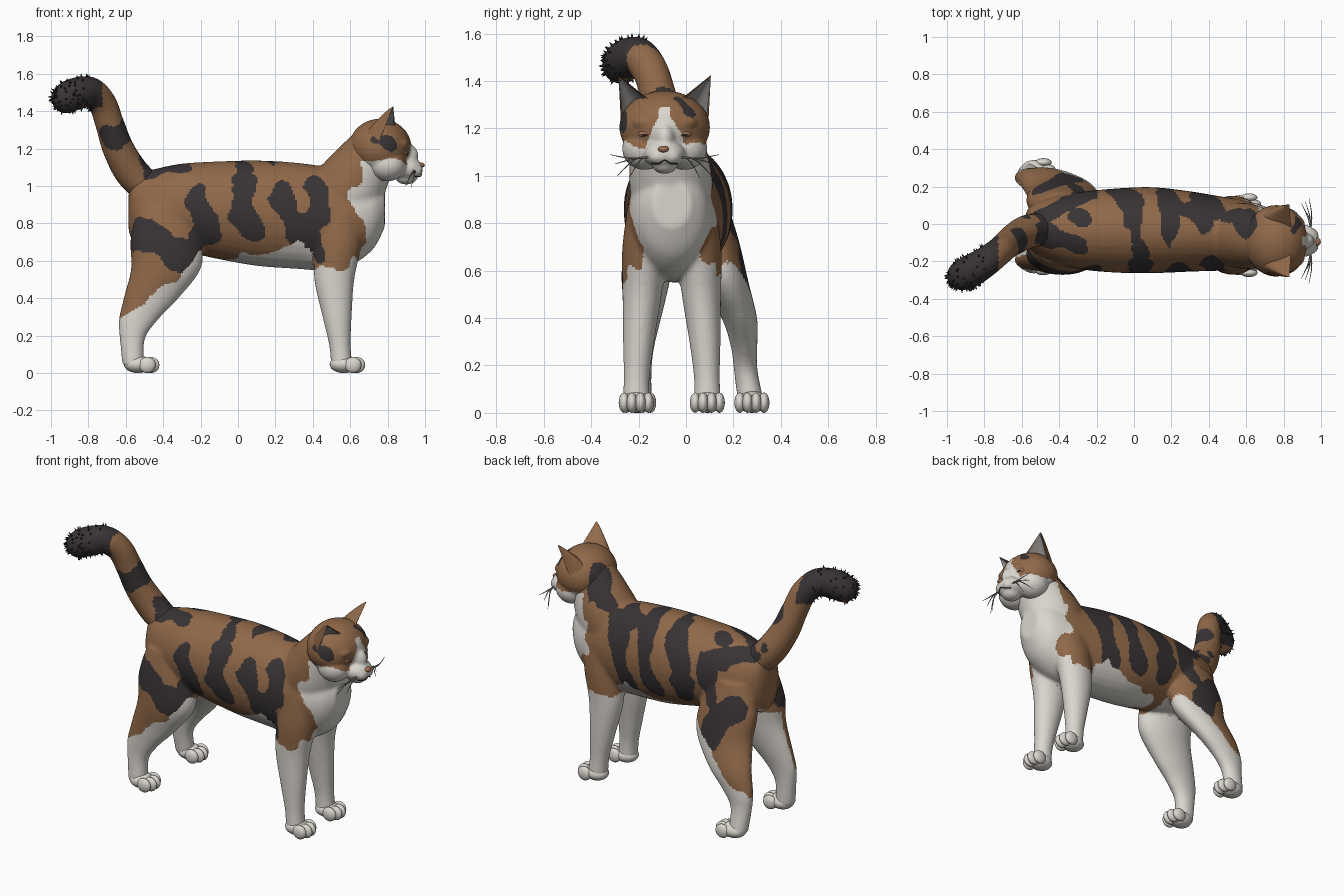
import bpy, bmesh, math, random
from mathutils import Vector, Matrix, noise

if "Cube" in bpy.data.objects:
    bpy.data.objects.remove(bpy.data.objects["Cube"])

random.seed(4)
X, Y, Z = Vector((1, 0, 0)), Vector((0, 1, 0)), Vector((0, 0, 1))
YC = -0.09  # middle of the head


def material(name, rgb):
    m = bpy.data.materials.new(name)
    m.diffuse_color = (*rgb, 1)
    m.use_nodes = True
    m.node_tree.nodes["Principled BSDF"].inputs["Base Color"].default_value = m.diffuse_color
    return m


WHITE, BROWN, DARK, GREY, NOSE = range(5)
MATS = [material("white fur", (0.70, 0.67, 0.62)), material("brown fur", (0.28, 0.14, 0.066)),
        material("dark fur", (0.040, 0.033, 0.034)), material("grey ear and whisker", (0.30, 0.29, 0.28)),
        material("nose brown", (0.33, 0.16, 0.09))]


# ---------- helpers ----------
def spline(pts, k):
    out = []
    for i in range(len(pts) - 1):
        q = [pts[min(max(i + j, 0), len(pts) - 1)] for j in (-1, 0, 1, 2)]
        for s in range(k):
            t = s / k
            out.append([0.5 * (2*b + (c-a)*t + (2*a - 5*b + 4*c - d)*t*t + (3*b - a - 3*c + d)*t**3)
                        for a, b, c, d in zip(*q)])
    return out + [list(pts[-1])]


def tube(bm, pts, ref, axis=None, k=6, seg=32):
    """Loft ellipses (x, y, z, side radius, other radius) along a smooth path."""
    rows = spline(pts, k)
    cs = [Vector(r[:3]) for r in rows]
    rings = []
    for i, r in enumerate(rows):
        t = axis or (cs[min(i + 1, len(cs) - 1)] - cs[max(i - 1, 0)]).normalized()
        side = t.cross(ref).normalized()
        up = side.cross(t)
        rings.append([bm.verts.new(cs[i] + side * r[3] * math.cos(a) + up * r[4] * math.sin(a))
                      for a in (2 * math.pi * j / seg for j in range(seg))])
    faces = [bm.faces.new((p[j], p[(j+1) % seg], q[(j+1) % seg], q[j]))
             for p, q in zip(rings, rings[1:]) for j in range(seg)]
    faces += [bm.faces.new(rings[0][::-1]), bm.faces.new(rings[-1])]
    bmesh.ops.recalc_face_normals(bm, faces=faces)


def ball(bm, c, r, seg=24):
    bmesh.ops.create_uvsphere(bm, u_segments=seg, v_segments=seg // 2, radius=1,
                              matrix=Matrix.Translation(c) @ Matrix.Diagonal((*r, 1)))


def finish(bm, name, mat=None, rule=None, voxel=0, smooth=0):
    me = bpy.data.meshes.new(name)
    bm.to_mesh(me)
    bm.free()
    ob = bpy.data.objects.new(name, me)
    bpy.context.collection.objects.link(ob)
    if voxel:  # fuse the overlapping pieces into one skin
        m = ob.modifiers.new("fuse", 'REMESH')
        m.mode, m.voxel_size = 'VOXEL', voxel
        m = ob.modifiers.new("soften", 'SMOOTH')
        m.factor, m.iterations = 0.5, smooth
        ev = ob.evaluated_get(bpy.context.evaluated_depsgraph_get())
        me = bpy.data.meshes.new_from_object(ev)
        ob.modifiers.clear()
        ob.data = me
    me.materials.clear()
    for m in (MATS if rule else [MATS[mat]]):
        me.materials.append(m)
    for p in me.polygons:
        p.use_smooth = True
        if rule:
            p.material_index = rule(p.center, p.normal)
    return ob


# ---------- coat pattern: dark patches as capsules (start, end, radius) ----------
PATCHES = [(-.52, -.05, 1.06, -.3, -.1, 1.1, .06), (-.53, -.2, .77, -.28, -.27, .6, .085),
           (-.2, -.2, .93, -.17, -.27, .68, .075), (-.3, .05, 1.12, -.18, -.2, .95, .055),
           (0, .1, 1.12, .05, -.15, 1.08, .055), (.05, -.2, 1.05, 0, -.27, .9, .05),
           (.0, -.27, .85, .12, -.27, .72, .06), (.2, 0, 1.12, .22, -.25, .95, .05),
           (.22, -.25, .93, .4, -.25, .65, .065), (.32, .08, 1.1, .42, -.2, .95, .065),
           (.44, -.24, .95, .4, -.25, .68, .06), (-.5, .05, 1.05, -.25, .17, 1.02, .06),
           (-.48, .2, .78, -.35, .28, .6, .085), (0, .12, 1.1, -.12, .2, .75, .075),
           (.2, .1, 1.1, .1, .2, .7, .065), (.42, .1, 1.05, .3, .17, .7, .07),
           (-.25, .17, 1, -.3, .2, .8, .05)]
HEAD_PATCHES = [(.6, .0, 1.25, .56, .03, 1.12, .08), (.84, -.04, 1.31, .88, .02, 1.27, .035),
                (.74, -.27, 1.25, .8, -.27, 1.235, .035), (-.62, -.1, 1.3, -.68, -.2, 1.26, .07),
                (-.56, -.02, 1.1, -.52, -.05, 1.1, .06)]
CAPS = [(Vector(c[:3]), Vector(c[3:6]) - Vector(c[:3]), c[6]) for c in PATCHES + HEAD_PATCHES]


def is_white(p, n, w):
    x, y, z = p
    if x < -0.57 and z > 0.7:
        return False
    if x > 0.6 and z > 1.0:  # face, throat and blaze
        if x > 0.655 + w and z < 1.135 + w * 0.6:
            return True
        return x > 0.82 and z < 1.29 and abs(y - YC) < 0.028 + max(0, 1.25 - z) * 0.5 + w * 0.4
    if x > 0.36:  # chest and front legs
        if z < 0.56 + w or (n.z < -0.5 and z < 0.7):
            return True
        if math.hypot(x - 0.59, z - 0.72) < 0.1 + w and abs(y + 0.06) > 0.12:
            return False
        return x > 0.62 + w or (n.x > 0.55 and x > 0.5)
    if x > -0.2:  # belly
        return z < 0.63 + 0.1 * x + w * 1.4
    inner = n.y * (1 if y > 0.0 else -1) < -0.2  # hind legs
    return z < 0.27 + (x + 0.62) * 0.85 + w or (z < 0.64 and inner) or (n.z < -0.6 and z < 0.75)


def coat(p, n):
    w = noise.noise(p * 8) * 0.045 + noise.noise(p * 20) * 0.012
    if is_white(p, n, w):
        return WHITE
    if p.x < -0.725 and p.z > 1.4 - w:
        return DARK
    for a, d, r in CAPS:
        t = min(max((p - a).dot(d) / d.length_squared, 0), 1)
        if (p - a - d * t).length < r + w:
            return DARK
    return BROWN


# ---------- body: torso, neck and four legs ----------
bm = bmesh.new()
tube(bm, [(-.585, -.02, .86, .05, .1), (-.555, -.02, .88, .115, .18), (-.45, -.025, .875, .17, .215),
          (-.3, -.035, .885, .205, .235), (-.1, -.035, .87, .225, .262), (.1, -.033, .855, .23, .282),
          (.3, -.04, .842, .215, .284), (.45, -.05, .828, .2, .278), (.6, -.06, .825, .185, .25),
          (.72, -.06, .85, .145, .19), (.785, -.06, .88, .08, .1)], Z, X)
tube(bm, [(.5, -.055, .85, .17, .2), (.6, -.065, 1.0, .175, .19), (.675, -.08, 1.12, .155, .16),
          (.74, -.09, 1.22, .13, .13)], Z)
for s in (-1, 1):
    front = [(.55, .1, .85, .09, .13), (.535, .115, .68, .095, .125), (.515, .125, .5, .083, .107),
             (.53, .14, .3, .066, .078), (.545, .148, .15, .055, .058), (.555, .15, .04, .058, .058)]
    tube(bm, [(x, -.06 + s * y, z, a, b) for x, y, z, a, b in front], X, Z)
hind = [(-.38, -.13, .08, .9, .09, .15), (-.385, -.155, .12, .72, .105, .19),
        (-.385, -.17, .16, .56, .102, .187), (-.465, -.18, .225, .4, .075, .147),
        (-.535, -.19, .245, .28, .056, .103), (-.565, -.195, .252, .18, .05, .067),
        (-.56, -.2, .275, .04, .056, .058)]
for side in (1, 2):
    tube(bm, [(h[0], h[side], *h[3:]) for h in hind], X, Z)
finish(bm, "body", rule=coat, voxel=0.01, smooth=10)

# ---------- paws with four toes each ----------
for name, fx, fy in (("front_paw_right", .575, -.21), ("front_paw_left", .575, .09),
                     ("hind_paw_right", -.525, -.2), ("hind_paw_left", -.525, .278)):
    bm = bmesh.new()
    ball(bm, (fx - .01, fy, .047), (.075, .064, .047))
    for o, back in ((-.051, .02), (-.018, 0), (.018, 0), (.051, .02)):
        ball(bm, (fx + .06 - back, fy + o, .043), (.045, .023, .043), 20)
    finish(bm, name, WHITE)

# ---------- head ----------
bm = bmesh.new()
ball(bm, (.76, YC, 1.205), (.168, .192, .155), 32)
ball(bm, (.90, YC, 1.092), (.09, .088, .062))
ball(bm, (.88, YC, 1.16), (.085, .05, .075))
ball(bm, (.90, YC, 1.05), (.06, .055, .042))
for s in (-1, 1):
    ball(bm, (.80, YC + s * .085, 1.115), (.1, .095, .09))
    ball(bm, (.945, YC + s * .03, 1.083), (.042, .04, .036))
    ball(bm, (.865, YC + s * .08, 1.225), (.05, .06, .035))
finish(bm, "head", rule=coat, voxel=0.008, smooth=6)

# ---------- ears: cupped outer shell and grey inner shell ----------
for s, label in ((-1, "right"), (1, "left")):
    o, i, tip = (Vector((.75, YC + s * .185, 1.235)), Vector((.84, YC + s * .07, 1.325)),
                 Vector((.83, YC + s * .195, 1.425)))
    for part, depth, size, mat in (("outer", .10, 1, BROWN), ("inner", .055, .86, GREY)):
        bm = bmesh.new()
        grid = []
        for r in range(11):
            t = -.15 + 1.14 * r / 10
            row = []
            for c in range(13):
                u = c / 6 - 1
                base = (o + i) / 2 + (i - o) / 2 * u * size
                bulge = Vector((-.9, 0, .3)) * depth * (1 - u * u) * (1 - t) ** .8
                row.append(bm.verts.new(base.lerp(tip, t * (size if t > 0 else 1)) + bulge))
            grid.append(row)
        for p, q in zip(grid, grid[1:]):
            for c in range(12):
                bm.faces.new((p[c], p[c + 1], q[c + 1], q[c]))
        finish(bm, f"ear_{part}_{label}", mat)

# ---------- face details ----------
bm = bmesh.new()
ball(bm, (.975, YC - .005, 1.112), (.024, .024, .015), 16)
finish(bm, "nose", NOSE)
for s, label in ((-1, "right"), (1, "left")):
    bm = bmesh.new()
    ball(bm, (.888, YC + s * .078, 1.178), (.022, .036, .018), 16)
    finish(bm, f"eyelid_{label}", NOSE)
    bm = bmesh.new()
    ball(bm, (.89, YC + s * .077, 1.172), (.024, .03, .004), 16)
    finish(bm, f"eye_slit_{label}", DARK)
    bm = bmesh.new()
    for dx, dy, z in ((-.01, .23, 1.09), (-.03, .21, 1.05), (-.05, .2, 1.0), (-.02, .15, .99)):
        r = .0032
        tube(bm, [(.945, YC + s * .05, 1.08, r, r), (.955 + dx / 2, YC + s * (dy + .05) / 2, 1.03 + z * .04, r, r),
                  (.945 + dx, YC + s * dy, z, .001, .001)], X, k=5, seg=6)
    finish(bm, f"whiskers_{label}", GREY)
bm = bmesh.new()
tube(bm, [(.945, YC - .055, 1.052, .003, .003), (.975, YC - .025, 1.052, .003, .003),
          (.98, YC, 1.066, .003, .003), (.975, YC + .025, 1.052, .003, .003),
          (.945, YC + .055, 1.052, .003, .003)], Z, k=4, seg=6)
finish(bm, "mouth", DARK)

# ---------- tail with bristly tip ----------
bm = bmesh.new()
path = [(-.46, -.02, .97, .085), (-.565, -.04, 1.07, .09), (-.64, -.08, 1.2, .083), (-.685, -.115, 1.33, .076),
        (-.725, -.15, 1.44, .075), (-.79, -.2, 1.502, .08), (-.87, -.25, 1.492, .086),
        (-.935, -.28, 1.462, .078), (-.972, -.295, 1.445, .05), (-.986, -.3, 1.438, .012)]
tube(bm, [(*p, p[3]) for p in path], Y, k=12, seg=56)
tail = finish(bm, "tail", rule=coat)
bm = bmesh.new()
spots = [p for p in tail.data.polygons if p.center.x < -0.78]
for p in random.sample(spots, min(110, len(spots))):
    turn = p.normal.to_track_quat('Z', 'Y').to_matrix().to_4x4()
    bmesh.ops.create_cone(bm, segments=5, radius1=.007, radius2=.001, depth=.02, cap_ends=True,
                          matrix=Matrix.Translation(p.center + p.normal * .006) @ turn)
finish(bm, "tail_bristles", DARK)
